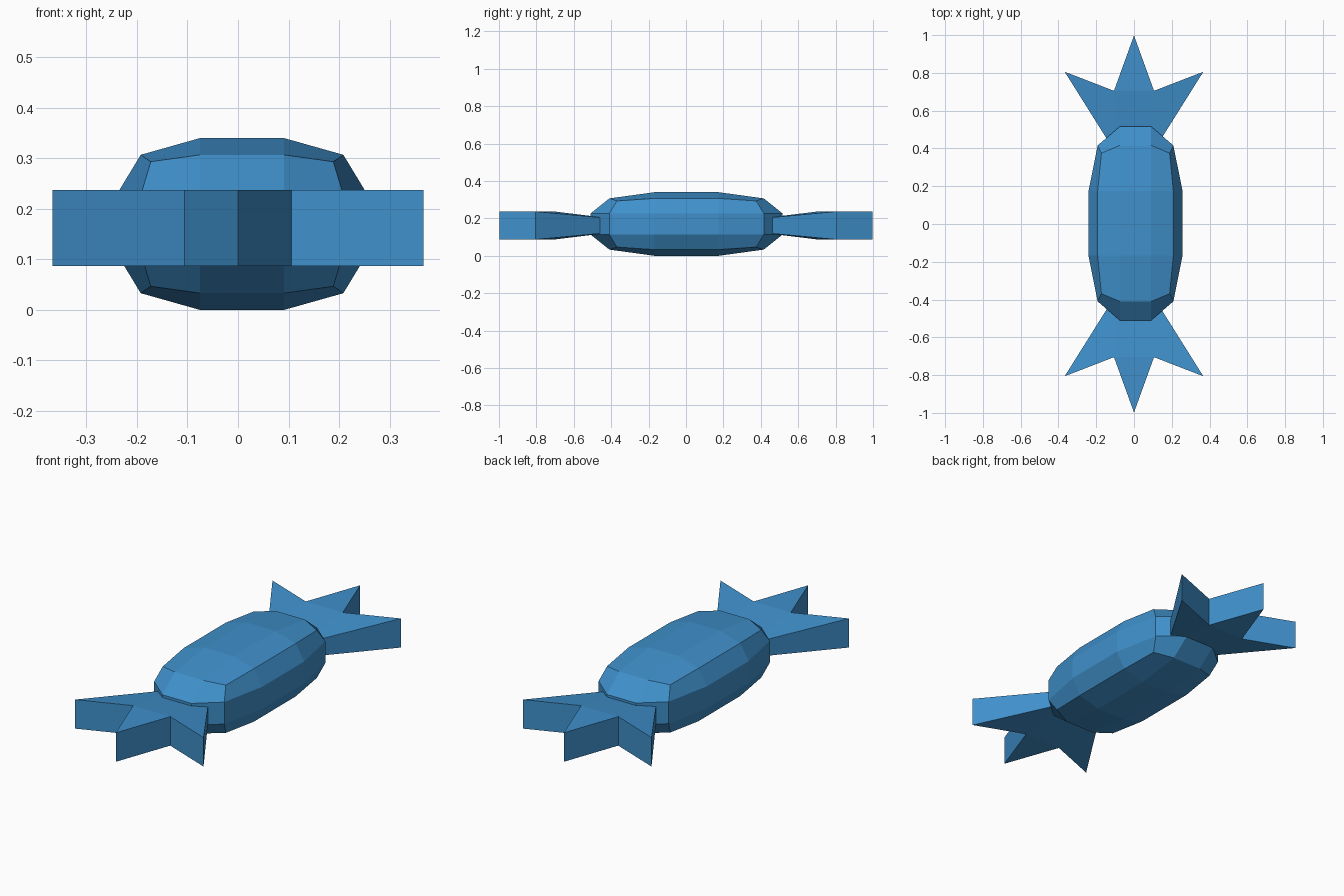
import bpy, bmesh

if "Cube" in bpy.data.objects:
    bpy.data.objects.remove(bpy.data.objects["Cube"])

blue = bpy.data.materials.new("wrapper_blue")
blue.diffuse_color = (0.05, 0.28, 0.6, 1)
blue.use_nodes = True
blue.node_tree.nodes["Principled BSDF"].inputs["Base Color"].default_value = blue.diffuse_color


def add_object(name, bm):
    bmesh.ops.recalc_face_normals(bm, faces=bm.faces)
    mesh = bpy.data.meshes.new(name)
    bm.to_mesh(mesh)
    bm.free()
    mesh.materials.append(blue)
    obj = bpy.data.objects.new(name, mesh)
    bpy.context.collection.objects.link(obj)
    return obj


# Sweet body: 3x3 cube with edges and corners pulled in
def candy_body():
    bm = bmesh.new()
    bmesh.ops.create_cube(bm, size=2)
    bmesh.ops.subdivide_edges(bm, edges=bm.edges[:], cuts=2, use_grid_fill=True)
    pull = {1: 1.0, 2: 0.805, 3: 0.725}
    half = (0.249, 0.513, 0.17)
    centre = (0.008, 0.003, 0.17)
    for v in bm.verts:
        outer = sum(abs(c) > 0.9 for c in v.co)
        for i, c in enumerate(v.co):
            k = pull[outer] if abs(c) > 0.9 else 1.0
            v.co[i] = centre[i] + c * k * half[i]
    add_object("candy_body", bm)


# Wrapper end: three-pointed fan, thinning towards the body
def wrapper_end(name, side):
    # x, y, half thickness
    outline = [(0.106, 0.39, 0.0365), (0.367, 0.806, 0.075), (0.106, 0.705, 0.075),
               (0, 0.998, 0.075), (-0.106, 0.705, 0.075), (-0.367, 0.806, 0.075),
               (-0.106, 0.39, 0.0365)]
    panels = [(0, 1, 2), (2, 3, 4), (4, 5, 6), (0, 2, 4, 6)]
    bm = bmesh.new()
    top, bottom = ([bm.verts.new((x, y * side, 0.162 + s * t)) for x, y, t in outline]
                   for s in (1, -1))
    for p in panels:
        bm.faces.new([top[i] for i in p])
        bm.faces.new([bottom[i] for i in reversed(p)])
    n = len(outline)
    for i in range(n):
        j = (i + 1) % n
        bm.faces.new((top[i], bottom[i], bottom[j], top[j]))
    add_object(name, bm)


candy_body()
wrapper_end("wrapper_end_back", 1)
wrapper_end("wrapper_end_front", -1)
